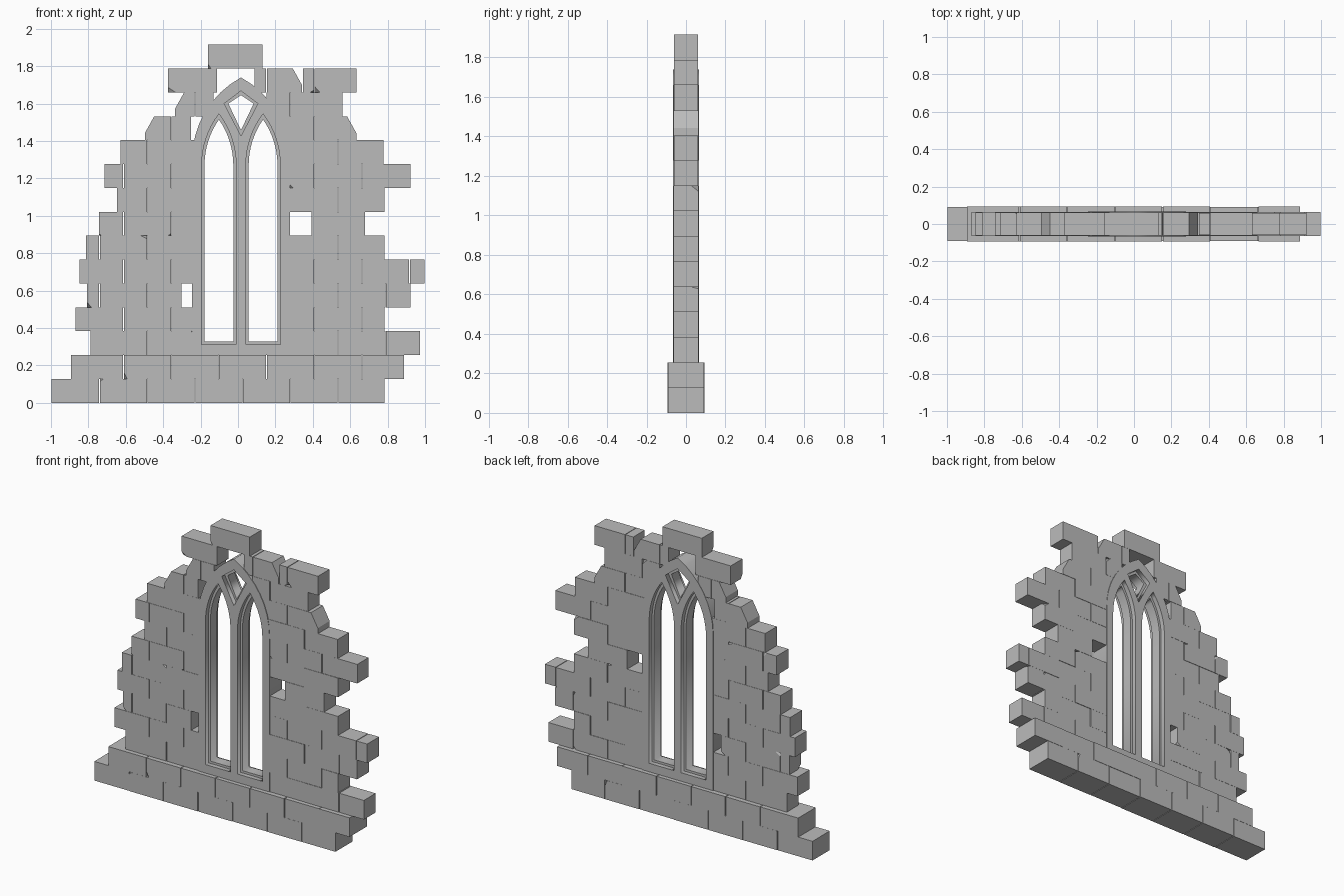
import bpy, bmesh, math, random
from mathutils import Vector

random.seed(4)
cube = bpy.data.objects.get("Cube")
if cube:
    bpy.data.objects.remove(cube, do_unlink=True)

grey = (0.5, 0.5, 0.5, 1)
stone = bpy.data.materials.new("grey_stone")
stone.use_nodes = True
stone.diffuse_color = grey
stone.node_tree.nodes["Principled BSDF"].inputs["Base Color"].default_value = grey

course_height = 0.1277
brick_length = 0.255
joint = 0.002
window_centre = 0.016
window_half_width = 0.262
wall_half_depth = 0.062
plinth_half_depth = 0.092

# Ragged outer ends of the courses, from the ground up to below the capping brick
left_ends = [-1, -.895, -.79, -.87, -.81, -.85, -.815, -.745, -.65, -.715, -.63, -.5, -.34, -.375]
right_ends = [.785, .89, .975, .785, .925, 1, .785, .68, .785, .925, .78, .635, .56, .635]


def add_object(name, mesh):
    mesh.materials.append(stone)
    obj = bpy.data.objects.new(name, mesh)
    bpy.context.collection.objects.link(obj)


def chip(bm, corner, signs, size):
    """Slice one corner off a brick and close the cut; a zero sign cuts right through."""
    normal = Vector([sign / length for sign, length in zip(signs, size)])
    point = corner - Vector((signs[0] * size[0], 0, 0))
    cut = bmesh.ops.bisect_plane(bm, geom=bm.verts[:] + bm.edges[:] + bm.faces[:],
                                 plane_co=point, plane_no=normal, clear_outer=True)
    edges = [e for e in cut["geom_cut"] if isinstance(e, bmesh.types.BMEdge)]
    if edges:
        bmesh.ops.edgeloop_fill(bm, edges=edges)


def add_brick(name, course, start, end, broken_side):
    depth = plinth_half_depth if course < 2 else wall_half_depth
    depth += random.uniform(-joint, joint)
    low = Vector((start, -depth, course * course_height))
    high = Vector((end, depth, low.z + course_height))
    bm = bmesh.new()
    bmesh.ops.create_cube(bm, size=1)
    for v in bm.verts:
        v.co = [low[i] if v.co[i] < 0 else high[i] for i in range(3)]

    # Broken upper ends, otherwise light wear on some corners
    signs = [random.choice((-1, 1)) for axis in range(3)]
    size = [random.uniform(0.01, 0.04) for axis in range(3)]
    if broken_side:
        signs = [broken_side, 0, 1]
        size = [0.05, 1, 0.09]
    if broken_side or random.random() < 0.4:
        corner = Vector([high[i] if signs[i] > 0 else low[i] for i in range(3)])
        chip(bm, corner, signs, size)
    bmesh.ops.recalc_face_normals(bm, faces=bm.faces[:])
    mesh = bpy.data.meshes.new(name)
    bm.to_mesh(mesh)
    bm.free()
    add_object(name, mesh)


def lay_run(name, course, start, end, broken_side=0):
    """Running bond: joints shift half a brick on every other course."""
    shift = 0.025 + course % 2 * brick_length / 2
    grid = [shift + brick_length * k for k in range(-5, 5)]
    ends = [start] + [g for g in grid if start + 0.06 < g < end - 0.06] + [end]
    for i, (a, b) in enumerate(zip(ends, ends[1:])):
        at_break = i == 0 if broken_side < 0 else i == len(ends) - 2
        add_brick(f"{name}_brick_{i + 1}", course, a + joint, b - joint,
                  broken_side if at_break else 0)


def arch(centre, half_width, bottom, spring, apex, steps=8):
    """Pointed arch outline made of two mirrored arcs on straight jambs."""
    rise = apex - spring
    offset = (rise ** 2 - half_width ** 2) / (2 * half_width)
    radius = half_width + offset
    sweep = math.atan2(rise, offset)
    half = [(half_width, bottom)]
    half += [(radius * math.cos(sweep * i / steps) - offset,
              spring + radius * math.sin(sweep * i / steps)) for i in range(steps)]
    return ([(centre + x, z) for x, z in half] + [(centre, apex)]
            + [(centre - x, z) for x, z in reversed(half)])


def tracery(name, outlines, depth):
    """Flat outline with openings, given an even thickness."""
    curve = bpy.data.curves.new(name, "CURVE")
    curve.dimensions = "2D"
    curve.fill_mode = "BOTH"
    curve.extrude = depth
    for outline in outlines:
        spline = curve.splines.new("POLY")
        spline.points.add(len(outline) - 1)
        for point, (x, z) in zip(spline.points, outline):
            point.co = (x, z, 0, 1)
        spline.use_cyclic_u = True
    helper = bpy.data.objects.new(name + "_outline", curve)
    bpy.context.collection.objects.link(helper)
    graph = bpy.context.evaluated_depsgraph_get()
    mesh = bpy.data.meshes.new_from_object(helper.evaluated_get(graph))
    bpy.data.objects.remove(helper, do_unlink=True)
    for v in mesh.vertices:
        v.co = (v.co.x, -v.co.z, v.co.y)
    mesh.materials.clear()
    add_object(name, mesh)


def window_layer(name, inset, depth):
    """Twin lancets and a kite-shaped eye inside one pointed frame."""
    sill = 2 * course_height
    outlines = [arch(window_centre, window_half_width - inset / 2, sill, 1.3, 1.74 - inset / 2)]
    for side in (-1, 1):
        outlines.append(arch(window_centre + side * 0.118, 0.092 - inset,
                             0.312 + inset, 1.27, 1.545 - 2 * inset))
    eye_width = 0.09 - 1.5 * inset
    outlines.append([(window_centre, 1.428 + 2 * inset), (window_centre + eye_width, 1.6),
                     (window_centre, 1.668 - 1.5 * inset), (window_centre - eye_width, 1.6)])
    tracery(name, outlines, depth)


# Plinth: two deeper, unbroken courses
for course in range(2):
    lay_run(f"plinth_{course + 1}", course, left_ends[course], right_ends[course])

# Wall on both sides of the window, with the upper courses closing in over the arch
overlap = 0.015
inner_left = window_centre - window_half_width + overlap
inner_right = window_centre + window_half_width - overlap
for course in range(2, len(left_ends)):
    left, right = inner_left, inner_right
    if course == 4:       # missing brick end on the left
        left = -0.3
    elif course == 7:     # missing brick on the right
        right = 0.39
    elif course == 11:    # gap beside the left haunch
        left, right = -0.25, 0.22
    elif course == 12:
        left, right = -0.13, 0.15
    elif course == 13:
        left, right = -0.11, 0.085
    name = f"course_{course + 1}"
    lay_run(name + "_left", course, left_ends[course], left, -1 if course in (11, 12) else 0)
    if course == 13:      # split pair with a broken corner at the gap
        lay_run(name + "_inner", course, right, 0.345, 1)
        right = 0.345
    lay_run(name + "_right", course, right, right_ends[course], 1 if course == 11 else 0)

# Single brick bridging the gap above the arch
add_brick("capping_brick", len(left_ends), -0.16, 0.13, 0)

# Window: deep outer frame, with a thinner stepped frame inside each opening
window_layer("window_frame", 0, 0.066)
window_layer("window_inner_frame", 0.015, 0.035)
